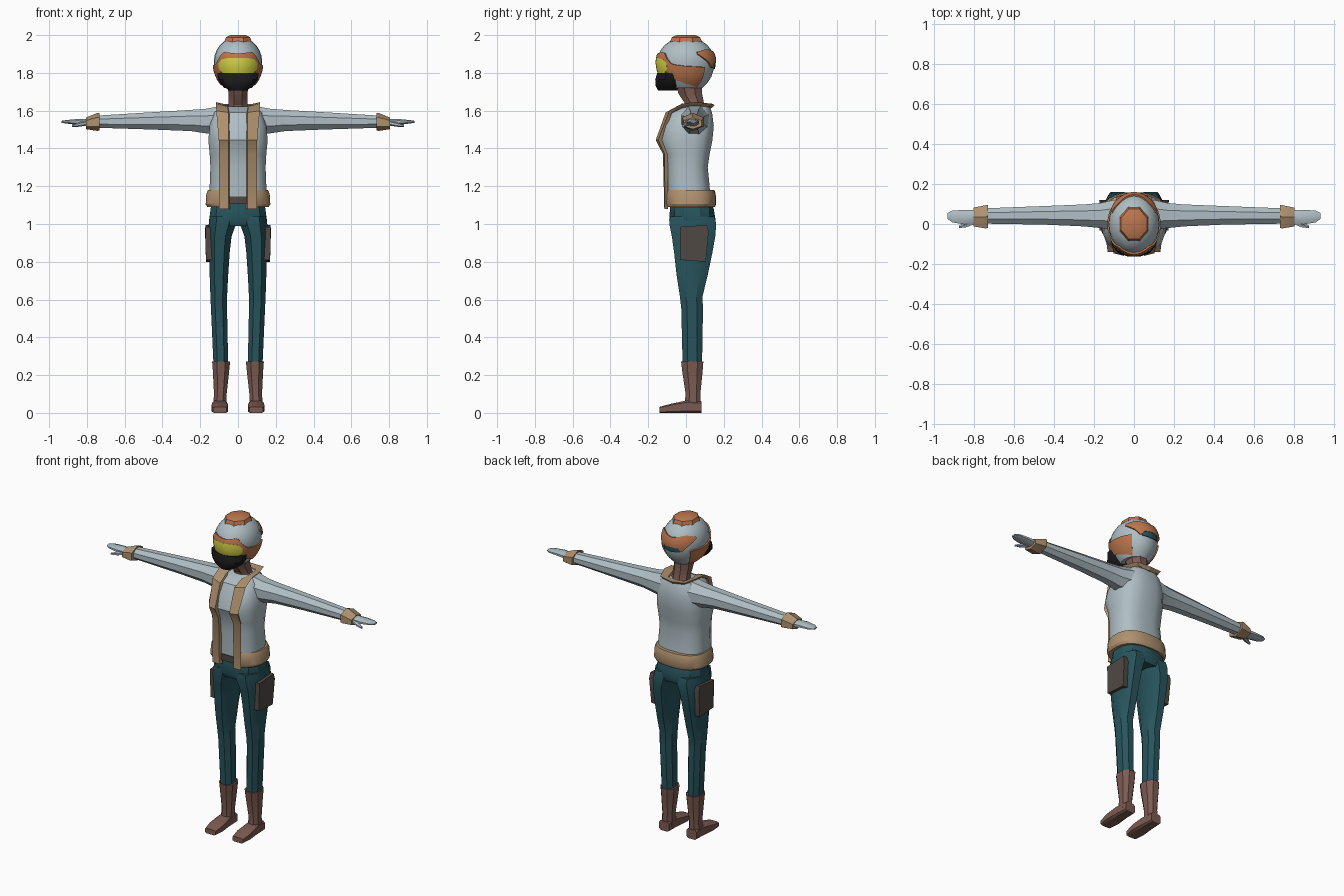
import bpy, bmesh, math
from mathutils import Vector


def material(name, r, g, b):
    m = bpy.data.materials.new(name)
    m.diffuse_color = (r, g, b, 1)
    return m


GREY = material("pale_grey", .43, .515, .55)
ORANGE = material("burnt_orange", .50, .18, .075)
BEIGE = material("tan", .43, .285, .16)
TEAL = material("dark_teal", .021, .09, .11)
BROWN = material("red_brown", .20, .105, .083)
POCKET = material("dark_taupe", .08, .067, .058)
BLACK = material("black", .011, .011, .011)
YELLOW = material("yellow", .68, .66, .06)


def loft(name, rings, mat, mirror=False, angle=32):
    """Skin closed rings of equal size, with capped ends."""
    bm = bmesh.new()
    loops = [[bm.verts.new(p) for p in r] for r in rings]
    n = len(loops[0])
    for a, b in zip(loops, loops[1:]):
        for i in range(n):
            j = (i + 1) % n
            bm.faces.new((a[i], a[j], b[j], b[i]))
    bm.faces.new(loops[0])
    bm.faces.new(loops[-1])
    bmesh.ops.recalc_face_normals(bm, faces=bm.faces[:])
    for f in bm.faces:
        f.smooth = True
    for e in bm.edges:
        e.smooth = e.calc_face_angle(0) < math.radians(angle)
    me = bpy.data.meshes.new(name)
    bm.to_mesh(me)
    bm.free()
    me.materials.append(mat)
    ob = bpy.data.objects.new(name, me)
    bpy.context.collection.objects.link(ob)
    if mirror:
        ob.modifiers.new("Mirror", 'MIRROR')
    return ob


def ring(axis, t, u0, u1, v0, v1, n=8, e=2.0):
    """Superellipse that fills the bounds u0..u1, v0..v1 at t on the axis."""
    pts = []
    for i in range(n):
        a = math.tau * (i + .5) / n
        c, s = math.cos(a), math.sin(a)
        pts.append((math.copysign(abs(c) ** (2 / e), c),
                    math.copysign(abs(s) ** (2 / e), s)))
    mu, mv = max(p[0] for p in pts), max(p[1] for p in pts)
    out = []
    for c, s in pts:
        u = (u0 + u1) / 2 + c / mu * (u1 - u0) / 2
        v = (v0 + v1) / 2 + s / mv * (v1 - v0) / 2
        out.append({'x': (t, u, v), 'y': (u, t, v), 'z': (u, v, t)}[axis])
    return out


def tube(name, axis, rows, mat, mirror=False, n=8, e=2.0):
    return loft(name, [ring(axis, *r, n=n, e=e) for r in rows], mat, mirror)


def ribbon(name, rows, mat, target, t, mirror=False):
    """Strip of point rows, thickened towards target(point)."""
    rings = []
    for row in rows:
        row = [Vector(p) for p in row]
        back = [p + (Vector(target(p)) - p).normalized() * t for p in row]
        rings.append(row + back[::-1])
    loft(name, rings, mat, mirror)


# ---- helmet ----
def helm(az, z, s=1.0):
    t = (z - 1.86) / (.13 if z > 1.86 else .17)
    r = s * math.sqrt(max(0, 1 - t * t))
    a = math.radians(az)
    return (.128 * r * math.sin(a), -.152 * r * math.cos(a), z)


def helm_patch(name, table, mat, s, centre=0, t=.02, steps=32, k=4):
    """Plate on the helmet; table rows are (angle from centre, low z, high z)."""
    def bounds(d):
        for (a, l0, h0), (b, l1, h1) in zip(table, table[1:]):
            if d <= b + 1e-6:
                f = (d - a) / (b - a)
                return l0 + f * (l1 - l0), h0 + f * (h1 - h0)
    end = table[-1][0]
    rows = []
    for i in range(steps + 1):
        d = -end + 2 * end * i / steps
        lo, hi = bounds(abs(d))
        rows.append([helm(centre + d, lo + (hi - lo) * j / k, s) for j in range(k + 1)])
    ribbon(name, rows, mat, lambda p: (0, 0, 1.86), t)


zs = [1.72, 1.75, 1.78, 1.82, 1.86, 1.89, 1.92, 1.945, 1.965, 1.98, 1.988]
loft("helmet_shell", [[helm(360 * i / 24, z) for i in range(24)] for z in zs], GREY)
helm_patch("helmet_band", [(0, 1.873, 1.902), (35, 1.868, 1.91), (42, 1.84, 1.905),
                           (50, 1.775, 1.875), (62, 1.765, 1.845), (90, 1.742, 1.835),
                           (130, 1.722, 1.83)], ORANGE, 1.055, steps=52)
helm_patch("visor", [(0, 1.787, 1.878), (25, 1.785, 1.878), (40, 1.795, 1.872),
                     (50, 1.82, 1.85)], YELLOW, 1.06, steps=20)
helm_patch("helmet_back_plate", [(0, 1.855, 1.91), (22, 1.85, 1.918), (28, 1.822, 1.922),
                                 (42, 1.858, 1.925), (66, 1.90, 1.912)],
           ORANGE, 1.055, centre=180, steps=33)
helm_patch("helmet_back_vent", [(0, 1.82, 1.86), (25, 1.825, 1.86)], TEAL, 1.035,
           centre=180, steps=12)
tube("helmet_crown", 'z', [(1.963, -.073, .073, -.085, .085),
                           (1.988, -.064, .064, -.075, .075),
                           (2.0, -.04, .04, -.05, .05)], ORANGE)
tube("mouth_guard", 'z', [(1.80, -.11, .11, -.152, -.02), (1.765, -.105, .105, -.163, -.02),
                          (1.73, -.08, .08, -.16, -.02), (1.707, -.045, .045, -.148, -.05)],
     BLACK, n=12, e=2.2)
tube("neck", 'z', [(1.58, -.07, .07, 0, .11), (1.63, -.05, .05, 0, .097),
                   (1.69, -.05, .05, -.04, .085), (1.76, -.06, .06, -.06, .085)], BROWN)

# ---- jacket and shirt ----
tube("torso", 'z', [(1.12, -.15, .15, -.10, .13), (1.20, -.15, .15, -.10, .125),
                    (1.30, -.146, .146, -.105, .115), (1.37, -.15, .15, -.11, .125),
                    (1.445, -.157, .157, -.14, .14), (1.52, -.15, .15, -.122, .147),
                    (1.59, -.127, .127, -.085, .138), (1.622, -.095, .095, -.02, .125)],
     GREY, n=16, e=2.8)
tube("sleeve", 'x', [(.08, -.03, .125, 1.47, 1.627), (.17, -.02, .105, 1.48, 1.61),
                     (.25, -.012, .098, 1.492, 1.604), (.45, -.003, .09, 1.50, 1.592),
                     (.76, .002, .078, 1.51, 1.573)], GREY, True)
tube("cuff", 'x', [(.732, -.02, .094, 1.495, 1.586), (.745, -.022, .094, 1.493, 1.588),
                   (.805, -.012, .082, 1.502, 1.563)], BEIGE, True, n=6)
tube("hand", 'x', [(.79, .005, .07, 1.518, 1.556), (.85, -.002, .07, 1.525, 1.556),
                   (.91, .008, .068, 1.532, 1.55), (.935, .025, .055, 1.536, 1.546)],
     GREY, True)
tube("thumb", 'x', [(.80, .0, .03, 1.522, 1.548), (.84, -.016, .012, 1.515, 1.538),
                    (.878, -.021, -.008, 1.514, 1.526)], GREY, True, n=6)
# front trim that runs over the shoulder and around the neck
trim = [((.05, -.115, 1.08), (.1, -.112, 1.08)), ((.05, -.122, 1.37), (.1, -.113, 1.37)),
        ((.05, -.16, 1.445), (.102, -.147, 1.445)), ((.05, -.108, 1.59), (.115, -.088, 1.60)),
        ((.055, -.04, 1.622), (.116, -.02, 1.638)), ((.072, .04, 1.63), (.116, .05, 1.645)),
        ((.055, .10, 1.628), (.085, .138, 1.637)), ((0, .112, 1.622), (0, .152, 1.63))]
ribbon("jacket_trim", trim, BEIGE, lambda p: (0, .03, min(p.z, 1.5)), .022, True)
# hem around the waist, open at the front
hem = []
for i in range(23):
    a = math.radians(28 + 304 * i / 22)
    s, c = math.sin(a), -math.cos(a)
    s, c = (math.copysign(abs(v) ** .8, v) for v in (s, c))
    hem.append([(k * .172 * s, .022 + k * .138 * c, z)
                for k, z in ((.95, 1.09), (1, 1.105), (.98, 1.16), (.93, 1.18))])
ribbon("jacket_hem", hem, BEIGE, lambda p: (0, .02, p.z), .025)

# ---- trousers ----
tube("belt", 'z', [(1.105, -.138, .138, -.104, .14), (1.145, -.138, .138, -.104, .13)],
     POCKET, n=12, e=2.5)
tube("hips", 'z', [(.99, -.145, .145, -.075, .145), (1.02, -.153, .153, -.089, .157),
                   (1.08, -.145, .145, -.085, .147), (1.13, -.135, .135, -.08, .13)],
     TEAL, n=12, e=2.5)
tube("trouser_leg", 'z', [(1.04, .005, .15, -.085, .15), (1.0, .01, .155, -.088, .16),
                          (.935, .034, .156, -.075, .155), (.85, .044, .153, -.063, .14),
                          (.73, .052, .15, -.05, .115), (.615, .058, .146, -.032, .087),
                          (.55, .058, .143, -.025, .09), (.26, .052, .13, -.018, .085)],
     TEAL, True, e=2.3)
side = [(-.033, .985), (.11, .995), (.12, .96), (.105, .80), (-.033, .81)]
loft("thigh_pocket", [[(.13, y, z) for y, z in side],
                      [(.176 - .05 * abs(z - .93), y, z) for y, z in side]], POCKET, True)

# ---- boots ----
tube("boot_shaft", 'z', [(.272, .042, .137, -.026, .092), (.22, .047, .133, -.02, .088),
                         (.10, .06, .127, -.002, .076), (.03, .06, .132, -.01, .08)],
     BROWN, True, e=2.3)
tube("boot_foot", 'y', [(.082, .062, .13, 0, .06), (.0, .058, .135, 0, .065),
                        (-.08, .052, .14, 0, .048), (-.14, .06, .132, 0, .032)],
     BROWN, True, e=5)
